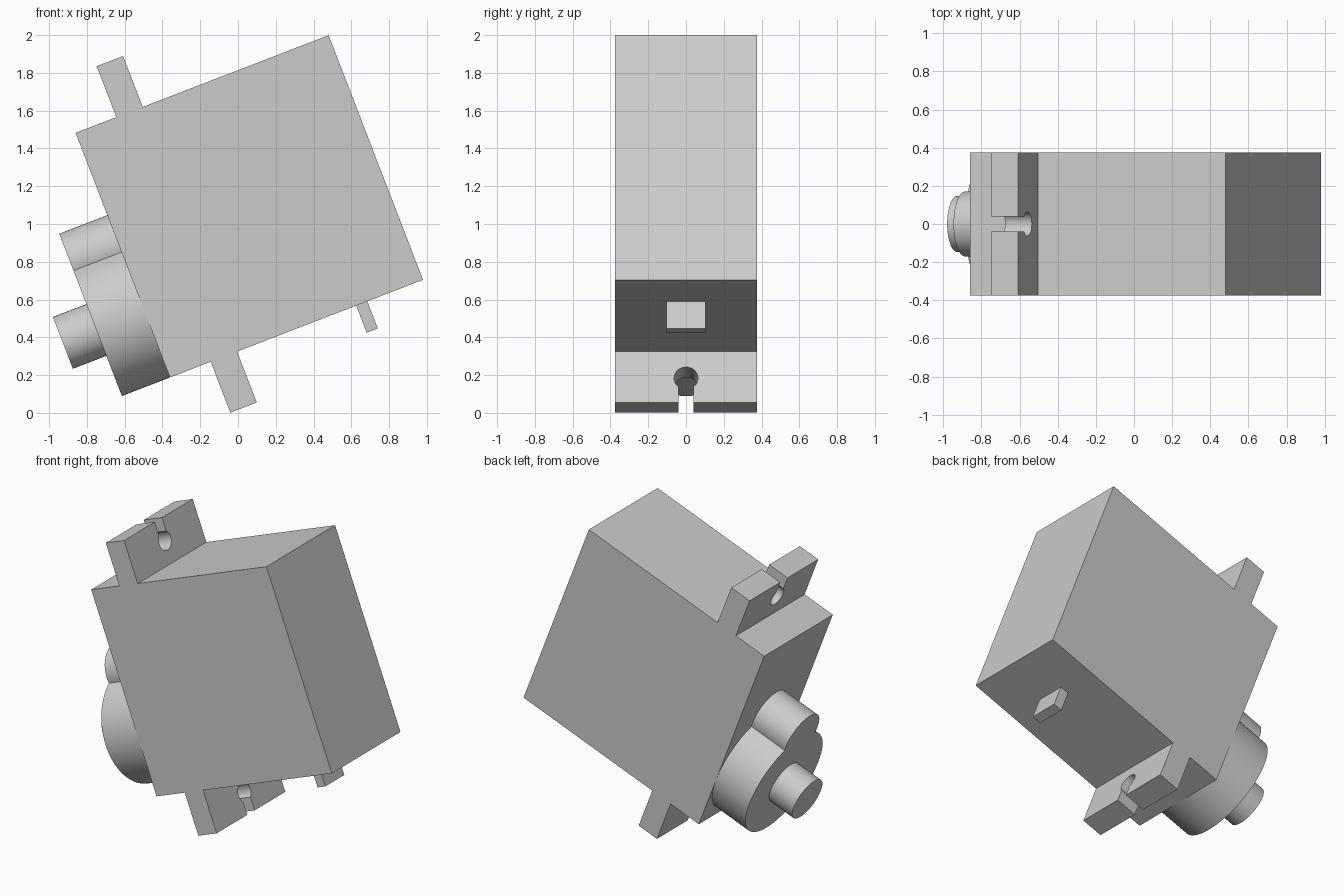
import bpy
import bmesh
from math import radians, sin, cos, asin, acos, pi

if "Cube" in bpy.data.objects:
    bpy.data.objects.remove(bpy.data.objects["Cube"], do_unlink=True)

grey = bpy.data.materials.new("light_grey")
grey.use_nodes = True
GREY = (0.6, 0.6, 0.6, 1)
grey.diffuse_color = GREY
grey.node_tree.nodes["Principled BSDF"].inputs["Base Color"].default_value = GREY

# Shared frame: local x runs along the case, local z points along the shaft
ORIGIN = (-0.61, 0, 0.835)
TILT = radians(-111.1)


def prism(name, outline, low, high):
    """Extrude a flat local outline between two heights along the shaft axis."""
    bm = bmesh.new()
    face = bm.faces.new([bm.verts.new((x, y, low)) for x, y in outline])
    top = bmesh.ops.extrude_face_region(bm, geom=[face])["geom"]
    verts = [v for v in top if isinstance(v, bmesh.types.BMVert)]
    bmesh.ops.translate(bm, verts=verts, vec=(0, 0, high - low))
    bmesh.ops.recalc_face_normals(bm, faces=bm.faces)
    mesh = bpy.data.meshes.new(name)
    bm.to_mesh(mesh)
    bm.free()
    mesh.materials.append(grey)
    obj = bpy.data.objects.new(name, mesh)
    obj.location = ORIGIN
    obj.rotation_euler = (0, TILT, 0)
    bpy.context.collection.objects.link(obj)
    bpy.ops.object.select_all(action="DESELECT")
    obj.select_set(True)
    bpy.context.view_layer.objects.active = obj
    bpy.ops.object.shade_smooth_by_angle(angle=radians(30))
    return obj


def rect(x0, x1, half):
    return [(x0, -half), (x1, -half), (x1, half), (x0, half)]


def arc(cx, r, start, end, n=48):
    angles = [start + (end - start) * i / n for i in range(n + 1)]
    return [(cx + r * cos(t), r * sin(t)) for t in angles]


HALF_LEN, HALF_WID = 0.694, 0.375

# Main case
prism("case", rect(-HALF_LEN, HALF_LEN, HALF_WID), -1.436, 0)

# Mounting tabs with a keyhole slot open at the outer end
TAB_END, HOLE_X, HOLE_R, SLOT = 0.983, 0.845, 0.063, 0.04
mouth = asin(SLOT / HOLE_R)
tab = [(HALF_LEN, HALF_WID), (HALF_LEN, -HALF_WID), (TAB_END, -HALF_WID), (TAB_END, -SLOT)]
tab += arc(HOLE_X, HOLE_R, -mouth, mouth - 2 * pi)
tab += [(TAB_END, SLOT), (TAB_END, HALF_WID)]
prism("upper_tab", tab, -0.381, -0.231)
prism("lower_tab", [(-x, y) for x, y in tab], -0.381, -0.231)

# Gear housing: a large and a small round joined into one outline
BIG_X, BIG_R, SMALL_X, SMALL_R = -0.319, 0.375, 0.057, 0.17
gap = SMALL_X - BIG_X
meet = (gap ** 2 + BIG_R ** 2 - SMALL_R ** 2) / (2 * gap)
big_t = acos(meet / BIG_R)
small_t = acos((meet - gap) / SMALL_R)
housing = arc(BIG_X, BIG_R, big_t, 2 * pi - big_t, 72)
housing += arc(SMALL_X, SMALL_R, -small_t, small_t)[1:-1]
prism("gear_housing", housing, 0, 0.273)

# Output shaft
prism("output_shaft", arc(BIG_X, 0.147, 0, 2 * pi)[:-1], 0.273, 0.463)

# Cable stub
prism("cable_stub", rect(-0.848, -HALF_LEN, 0.104), -1.12, -1.057)
